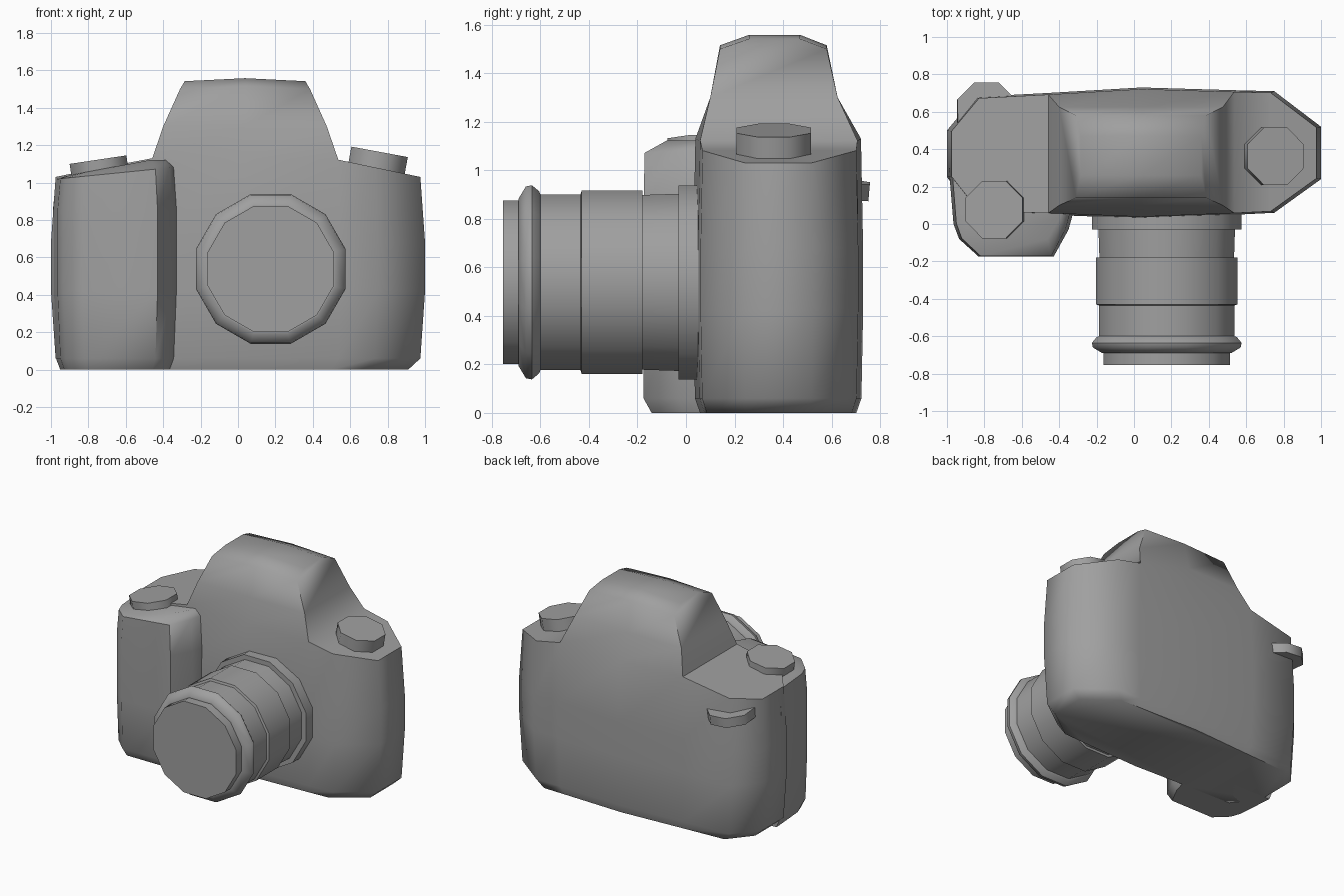
import bpy, bmesh, math
from mathutils import Matrix, Vector

cube = bpy.data.objects.get("Cube")
if cube:
    bpy.data.objects.remove(cube, do_unlink=True)

grey = bpy.data.materials.new("plain grey")
grey.use_nodes = True
colour = (0.35, 0.35, 0.35, 1)
grey.diffuse_color = colour
grey.node_tree.nodes["Principled BSDF"].inputs["Base Color"].default_value = colour


def finish(name, bm, angle=60):
    """Turn a bmesh into a smooth shaded grey object."""
    bmesh.ops.recalc_face_normals(bm, faces=bm.faces)
    mesh = bpy.data.meshes.new(name)
    bm.to_mesh(mesh)
    bm.free()
    mesh.materials.append(grey)
    obj = bpy.data.objects.new(name, mesh)
    bpy.context.collection.objects.link(obj)
    bpy.ops.object.select_all(action='DESELECT')
    obj.select_set(True)
    bpy.context.view_layer.objects.active = obj
    bpy.ops.object.shade_smooth_by_angle(angle=math.radians(angle))
    return obj


def ring(bm, points):
    return [bm.verts.new(p) for p in points]


def bridge(bm, a, b):
    for i in range(len(a)):
        j = (i + 1) % len(a)
        bm.faces.new((a[i], a[j], b[j], b[i]))


def shoulder(x):
    """Height of the sloping top plate."""
    return min(1.13, 1.03 + max(0, 0.975 - abs(x)) * 0.21)


# Body with the viewfinder hump drawn up from its top plate
front = [(-1, .25), (-.85, .06), (-.47, .05), (.04, .03), (.55, .05), (.75, .06), (1, .24)]
back = [(-1, .5), (-.85, .68), (-.47, .7), (.04, .73), (.55, .715), (.75, .71), (1, .52)]
outline = front + back[::-1]
n = len(front)
bm = bmesh.new()
levels = [(0, .91, .92), (.06, .975, .98), (.42, 1, 1), (.68, 1, 1), (None, .975, .975)]
rings = []
for z, sx, sy in levels:
    rings.append(ring(bm, [(x * sx, .38 + (y - .38) * sy,
                            shoulder(x * sx) if z is None else z) for x, y in outline]))
for a, b in zip(rings, rings[1:]):
    bridge(bm, a, b)
bm.faces.new(rings[0][::-1])
top = rings[-1]
f, b = top[:n], top[n:][::-1]
for i in (0, 1, 4, 5):
    bm.faces.new((f[i], f[i + 1], b[i + 1], b[i]))
last = f[2:5] + b[2:5][::-1]
# left x, right x, front y, back y, height, rise in the middle
for x0, x1, y0, y1, z, rise in [(-.40, .475, .10, .625, 1.30, 0), (-.31, .385, .14, .58, 1.50, .015),
                                (-.285, .36, .26, .47, 1.542, .016)]:
    xm = (x0 + x1) / 2
    new = ring(bm, [(x0, y0, z), (xm, y0, z + rise), (x1, y0, z),
                    (x1, y1, z), (xm, y1, z + rise), (x0, y1, z)])
    bridge(bm, last, new)
    last = new
bm.faces.new((last[0], last[1], last[4], last[5]))
bm.faces.new((last[1], last[2], last[3], last[4]))
finish("body", bm)

# Hand grip
grip = [(-.99, .3), (-.965, 0), (-.935, -.08), (-.83, -.175), (-.43, -.175),
        (-.35, -.03), (-.325, .06), (-.33, .3)]
bm = bmesh.new()
rings = []
for z, s, y_scale in [(0, .88, .93), (.06, .95, 1), (.42, 1, 1), (.85, 1, 1), (None, .95, .99)]:
    pts = []
    for x, y in grip:
        px = -.66 + (x + .66) * s
        pz = 1.02 + (px + .96) * .1 if z is None else z
        pts.append((px, .3 + (y - .3) * y_scale, pz))
    rings.append(ring(bm, pts))
# Rounded upper edge that runs into the top plate
cap = []
for x, y in grip:
    px = -.66 + (x + .66) * .86
    cap.append((px, .3 + (y - .3) * .8, shoulder(px) - .008))
rings.append(ring(bm, cap))
for a, b in zip(rings, rings[1:]):
    bridge(bm, a, b)
bm.faces.new(rings[0][::-1])
bm.faces.new(rings[-1])
finish("hand_grip", bm)

# Lens barrel: turned profile of (y, apothem)
profile = [(.08, .4), (-.03, .4), (-.03, .365), (-.18, .36), (-.18, .378), (-.43, .378),
           (-.435, .362), (-.60, .362), (-.605, .375), (-.635, .4), (-.66, .395),
           (-.69, .345), (-.69, .337), (-.755, .337)]
sides = 12
bm = bmesh.new()
rings = []
for y, apothem in profile:
    r = apothem / math.cos(math.pi / sides)
    turns = [2 * math.pi * (i + .5) / sides for i in range(sides)]
    rings.append(ring(bm, [(.175 + r * math.cos(t), y, .538 + r * math.sin(t)) for t in turns]))
for a, b in zip(rings, rings[1:]):
    bridge(bm, a, b)
bm.faces.new(rings[0])
bm.faces.new(rings[-1])
finish("lens", bm, 50)


# Dials and thumb wheel: tilted eight-sided discs
def disc(name, centre, radius, depth, tilt_y, tilt_x=0):
    bm = bmesh.new()
    bmesh.ops.create_cone(bm, cap_ends=True, segments=8, radius1=radius, radius2=radius, depth=depth,
                          matrix=Matrix.Rotation(math.pi / 8, 4, 'Z'))
    bm.transform(Matrix.Translation(Vector(centre))
                 @ Matrix.Rotation(math.radians(tilt_y), 4, 'Y')
                 @ Matrix.Rotation(math.radians(tilt_x), 4, 'X'))
    finish(name, bm, 50)


disc("shutter_dial", (-.742, .077, 1.078), .166, .09, -8.5)
disc("mode_dial", (.748, .362, 1.115), .166, .1, 10.5)
disc("thumb_wheel", (-.79, .6, .925), .168, .07, 4, -5)
